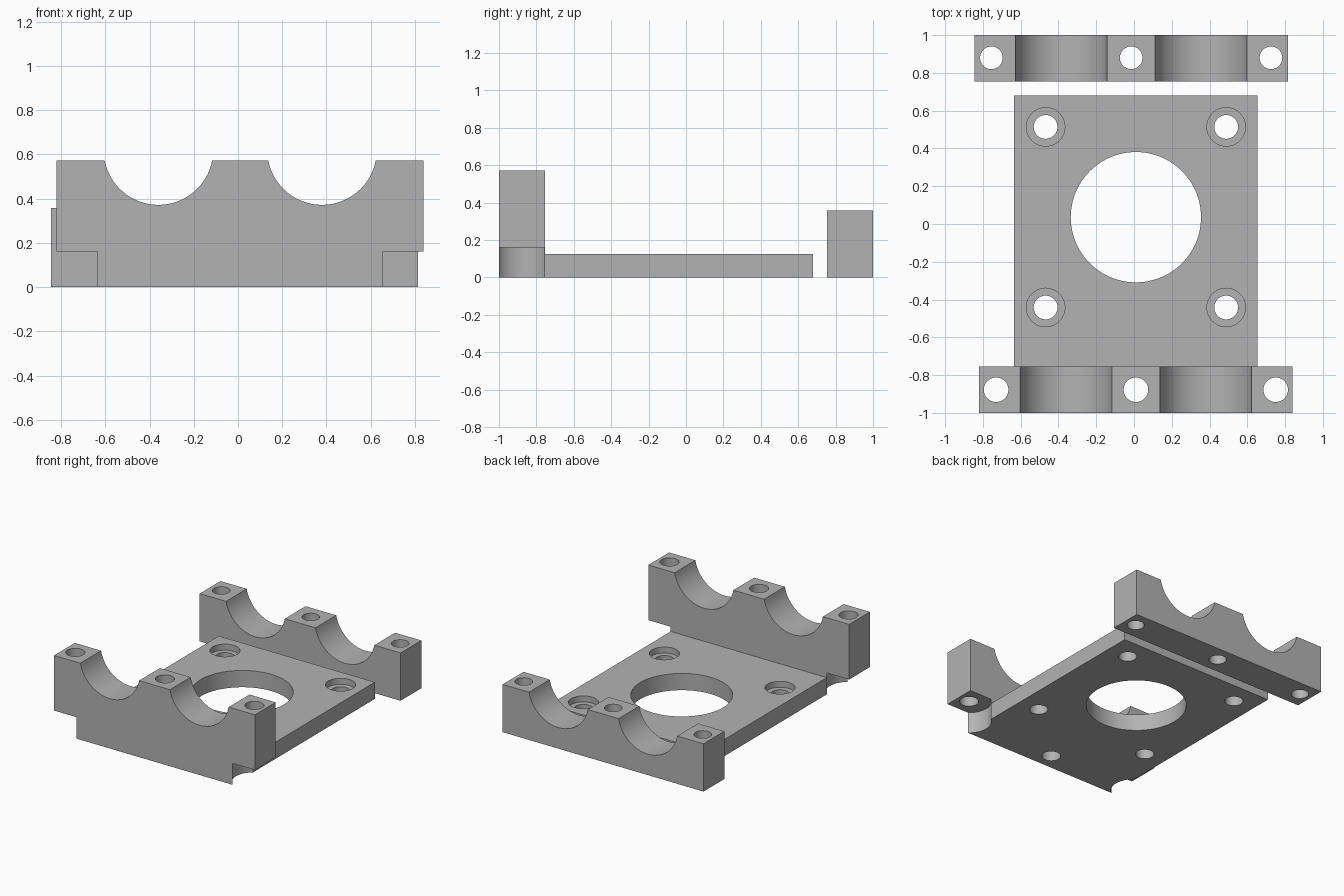
import bpy, bmesh, math

if "Cube" in bpy.data.objects:
    bpy.data.objects.remove(bpy.data.objects["Cube"])

grey = bpy.data.materials.new("machined grey")
grey.diffuse_color = (0.45, 0.45, 0.45, 1)
grey.use_nodes = True
grey.node_tree.nodes["Principled BSDF"].inputs["Base Color"].default_value = grey.diffuse_color


def extrude_profile(name, points, y0, y1):
    """Solid made by extruding an xz outline along y."""
    bm = bmesh.new()
    face = bm.faces.new([bm.verts.new((x, y0, z)) for x, z in points])
    res = bmesh.ops.extrude_face_region(bm, geom=[face])
    moved = [v for v in res["geom"] if isinstance(v, bmesh.types.BMVert)]
    bmesh.ops.translate(bm, verts=moved, vec=(0, y1 - y0, 0))
    bmesh.ops.recalc_face_normals(bm, faces=bm.faces[:])
    mesh = bpy.data.meshes.new(name)
    bm.to_mesh(mesh)
    bm.free()
    obj = bpy.data.objects.new(name, mesh)
    bpy.context.collection.objects.link(obj)
    mesh.materials.append(grey)
    return obj


def boolean(obj, tool, operation):
    """Apply a boolean and discard the tool."""
    mod = obj.modifiers.new("bool", "BOOLEAN")
    mod.operation, mod.solver, mod.object = operation, "EXACT", tool
    bpy.ops.object.select_all(action="DESELECT")
    bpy.context.view_layer.objects.active = obj
    obj.select_set(True)
    bpy.ops.object.modifier_apply(modifier=mod.name)
    bpy.data.objects.remove(tool, do_unlink=True)


def drill(obj, x, y, r, z0, z1, sides=48):
    """Cut a vertical round hole."""
    bpy.ops.mesh.primitive_cylinder_add(vertices=sides, radius=r, depth=z1 - z0,
                                        location=(x, y, (z0 + z1) / 2))
    cutter = bpy.context.object
    cutter.name = "hole_cutter"
    cutter.hide_render = True
    cutter.data.materials.append(grey)
    boolean(obj, cutter, "DIFFERENCE")


def trough(cx, top, half=0.243, depth=0.2, steps=32):
    """Circular arc dipping below the top edge, from right to left."""
    r = (half * half + depth * depth) / (2 * depth)
    a = math.asin(half / r)
    cz = top - depth + r
    return [(cx + r * math.sin(a - 2 * a * i / steps),
             cz - r * math.cos(a - 2 * a * i / steps)) for i in range(steps + 1)]


def saddle_outline(cx, top):
    """Top edge of a double rod saddle, right to left."""
    return ([(cx + 0.83, top)] + trough(cx + 0.37, top)
            + trough(cx - 0.37, top) + [(cx - 0.83, top)])


CX, FY = 0.01, -0.8775

# Front saddle with a narrower foot, fused to the base plate
foot = 0.645
outline = ([(CX - foot, 0), (CX + foot, 0), (CX + foot, 0.16), (CX + 0.83, 0.16)]
           + saddle_outline(CX, 0.572)
           + [(CX - 0.83, 0.16), (CX - foot, 0.16)])
body = extrude_profile("base_and_front_saddle", outline, -1, -0.755)
plate = extrude_profile("plate", [(CX - foot, 0), (CX + foot, 0),
                                  (CX + foot, 0.125), (CX - foot, 0.125)], -0.85, 0.68)
boolean(body, plate, "UNION")

# Round nut clearances below the ears, then screw holes
for s in (-1, 1):
    drill(body, CX + s * 0.74, FY, 0.1548, -0.1, 0.16, 64)
for s in (-1, 0, 1):
    drill(body, CX + s * 0.74, FY, 0.065, -0.1, 0.7)

# Large motor opening and counterbored mounting holes
drill(body, CX, 0.036, 0.345, -0.1, 0.3, 96)
for sx in (-1, 1):
    for sy in (-1, 1):
        x, y = CX + sx * 0.478, 0.036 + sy * 0.478
        drill(body, x, y, 0.102, 0.08, 0.3)
        drill(body, x, y, 0.063, -0.1, 0.3)

# Separate back saddle
bx = -0.015
back = extrude_profile("back_saddle", [(bx - 0.83, 0), (bx + 0.83, 0)]
                       + saddle_outline(bx, 0.357), 0.755, 1)
for s in (-1, 0, 1):
    drill(back, bx + s * 0.74, 0.88, 0.06, -0.1, 0.6)

# Smooth bores, sharp edges
for obj in (body, back):
    bpy.ops.object.select_all(action="DESELECT")
    bpy.context.view_layer.objects.active = obj
    obj.select_set(True)
    bpy.ops.object.shade_smooth_by_angle(angle=math.radians(25))
